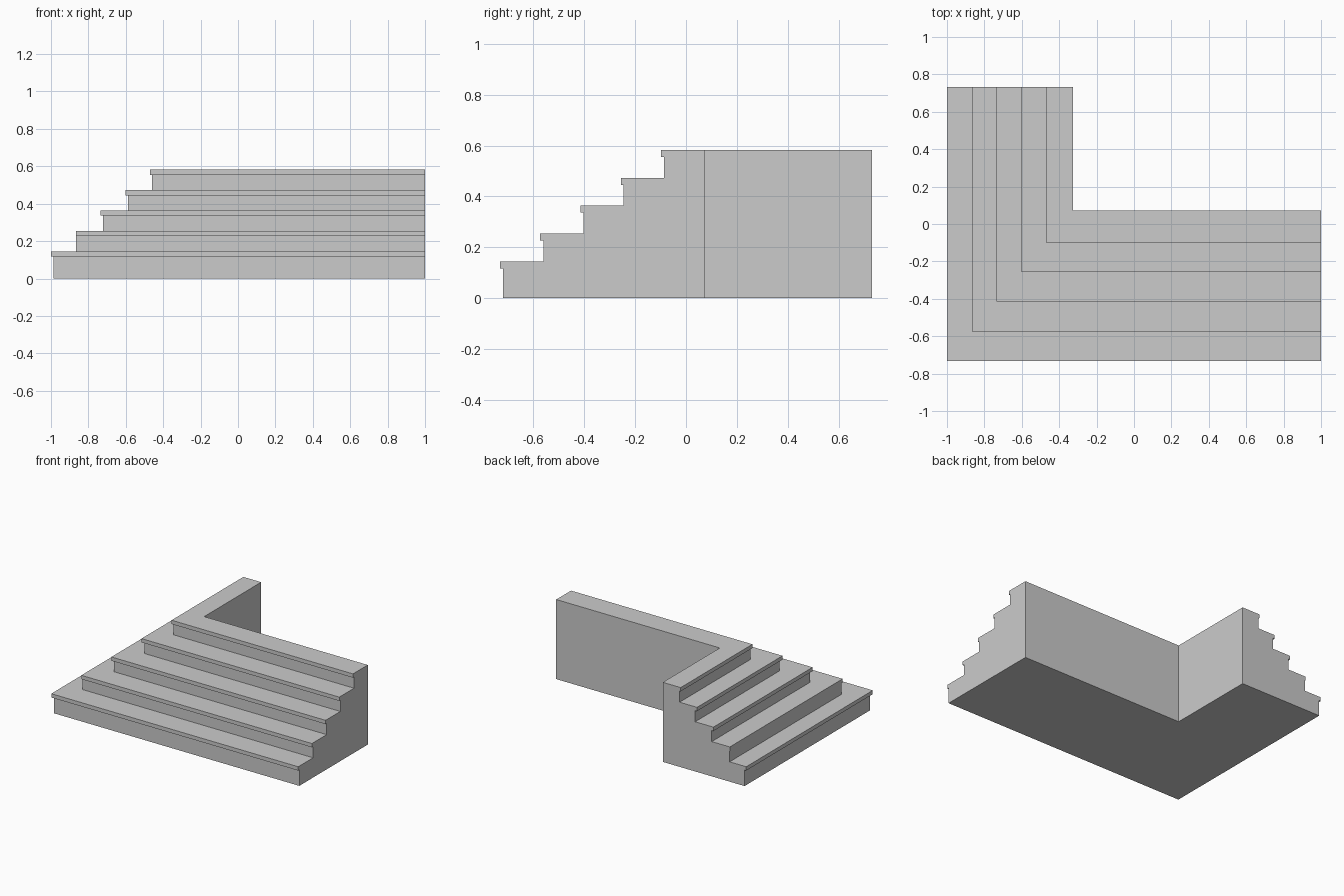
import bpy, bmesh

if "Cube" in bpy.data.objects:
    bpy.data.objects.remove(bpy.data.objects["Cube"])

BACK_Y, RIGHT_X = 0.732, 1.0        # cut ends of the two legs
INNER_X, INNER_Y = -0.325, 0.073    # inside corner of the L

# Nosing edges, risers and tread heights; the second step is flush on the left
STEPS = 5
lip = 0.028
riser_x = [-0.987, -0.866, -0.721, -0.587, -0.461]
riser_y = [-0.719, -0.560, -0.403, -0.245, -0.086]

# Stair section: each point holds its x on the left leg and y on the front leg
profile = []
base = 0.0
for i in range(STEPS):
    nx, ny = -1.0 + 0.1327 * i, -0.732 + 0.1585 * i
    top = 0.145 + 0.1094 * i
    profile += [(riser_x[i], riser_y[i], base),
                (riser_x[i], riser_y[i], top - lip),
                (nx, ny, top - lip),
                (nx, ny, top)]
    base = top
profile += [(INNER_X, INNER_Y, base), (INNER_X, INNER_Y, 0.0)]

# Sweep the section around the mitred corner
bm = bmesh.new()
back_end = [bm.verts.new((x, BACK_Y, z)) for x, y, z in profile]
corner = [bm.verts.new((x, y, z)) for x, y, z in profile]
right_end = [bm.verts.new((RIGHT_X, y, z)) for x, y, z in profile]
n = len(profile)
for a, b in ((back_end, corner), (corner, right_end)):
    for i in range(n):
        j = (i + 1) % n
        bm.faces.new((a[i], b[i], b[j], a[j]))

# Flat end walls
bm.faces.new(back_end)
bm.faces.new(right_end[::-1])
bmesh.ops.recalc_face_normals(bm, faces=bm.faces)

mesh = bpy.data.meshes.new("corner_stairs")
bm.to_mesh(mesh)
bm.free()
bpy.context.collection.objects.link(bpy.data.objects.new("corner_stairs", mesh))
